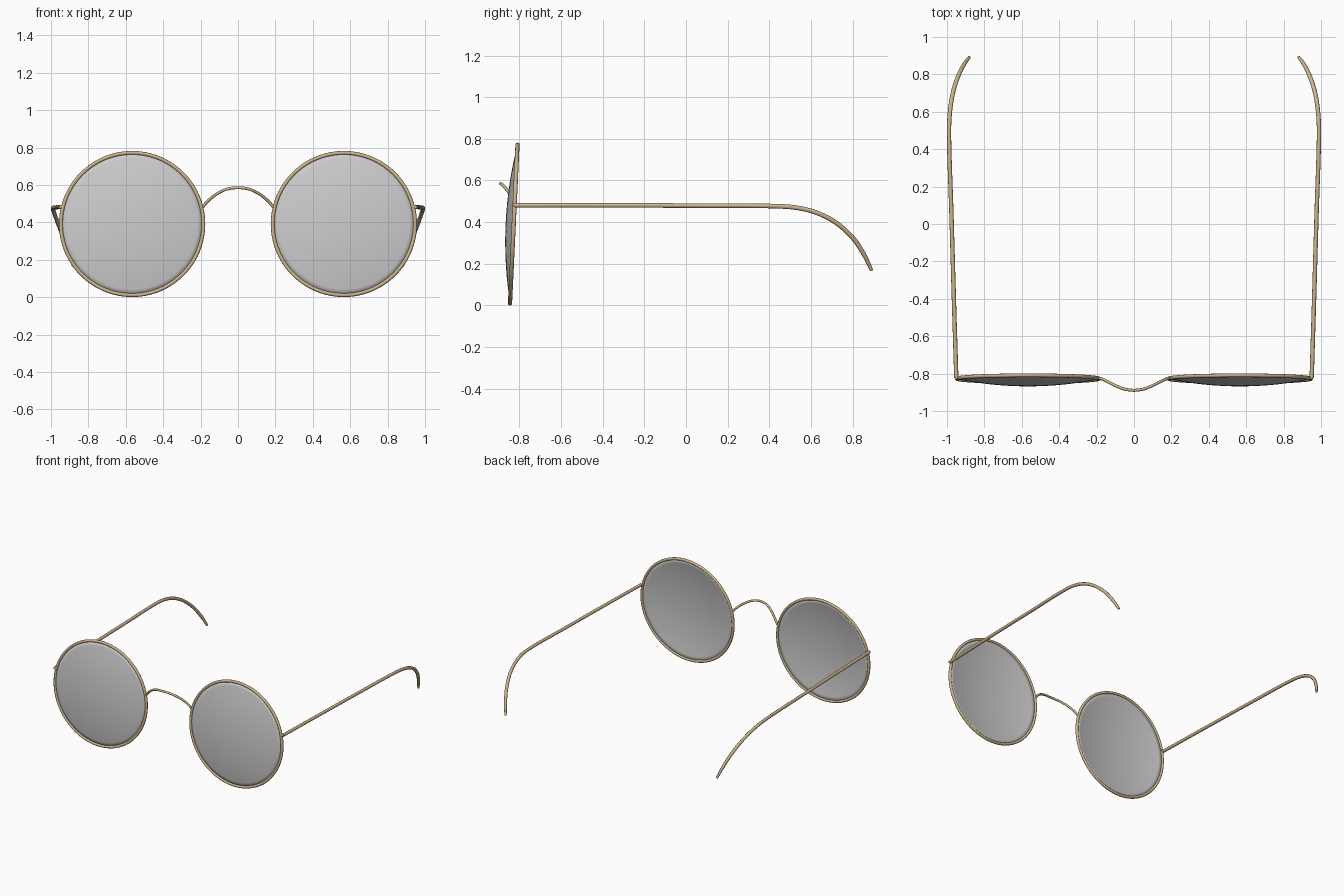
import bpy, bmesh, math
from mathutils import Matrix, Vector

if "Cube" in bpy.data.objects:
    bpy.data.objects.remove(bpy.data.objects["Cube"])

gold = bpy.data.materials.new("gold_metal")
gold.diffuse_color = (0.60, 0.46, 0.26, 1)
gold.use_nodes = True
gold.node_tree.nodes["Principled BSDF"].inputs["Base Color"].default_value = gold.diffuse_color

# Placement of one lens: upright, leaning back slightly at the top
PLACE = Matrix.Translation((0.566, -0.827, 0.391)) @ Matrix.Rotation(math.pi / 2 - 0.047, 4, 'X')
RIM_R = 0.381


def finish(ob, mat=None, mirror=True):
    if mat:
        ob.data.materials.clear()
        ob.data.materials.append(mat)
    for p in ob.data.polygons:
        p.use_smooth = True
    if mirror:
        m = ob.modifiers.new("mirror", 'MIRROR')
        m.use_mirror_merge = False
    return ob


def wire(name, pts, radius, mirror=True):
    """Round wire through points (x, y, z, thickness factor)."""
    cu = bpy.data.curves.new(name + "_path", 'CURVE')
    cu.dimensions = '3D'
    cu.bevel_depth = radius
    cu.bevel_resolution = 3
    cu.use_fill_caps = True
    sp = cu.splines.new('BEZIER')
    sp.resolution_u = 10
    sp.bezier_points.add(len(pts) - 1)
    n = len(pts)
    for i, (bp, p) in enumerate(zip(sp.bezier_points, pts)):
        co = Vector(p[:3])
        a, b = Vector(pts[max(i - 1, 0)][:3]), Vector(pts[min(i + 1, n - 1)][:3])
        d = (b - a).normalized()
        bp.handle_left_type = bp.handle_right_type = 'FREE'
        bp.co = co
        bp.handle_left = co - d * (co - a).length / 3
        bp.handle_right = co + d * (b - co).length / 3
        bp.radius = p[3]
    tmp = bpy.data.objects.new(name + "_path", cu)
    bpy.context.collection.objects.link(tmp)
    dg = bpy.context.evaluated_depsgraph_get()
    me = bpy.data.meshes.new_from_object(tmp.evaluated_get(dg))
    bpy.data.objects.remove(tmp)
    ob = bpy.data.objects.new(name, me)
    bpy.context.collection.objects.link(ob)
    return finish(ob, gold, mirror)


# Round rims
bpy.ops.mesh.primitive_torus_add(major_radius=RIM_R, minor_radius=0.010,
                                 major_segments=96, minor_segments=12)
rim = bpy.context.object
rim.name = "rim"
rim.matrix_world = Matrix.Identity(4)
rim.data.transform(PLACE)
finish(rim, gold)

# Domed lenses: an arc spun about the lens axis
sag = 0.039
R = (RIM_R ** 2 + sag ** 2) / (2 * sag)
half = math.asin(RIM_R / R)
bm = bmesh.new()
vs = [bm.verts.new((R * math.sin(half * i / 12), 0, R * math.cos(half * i / 12) - R + sag))
      for i in range(13)]
es = [bm.edges.new(e) for e in zip(vs, vs[1:])]
bmesh.ops.spin(bm, geom=vs + es, cent=(0, 0, 0), axis=(0, 0, 1),
               angle=2 * math.pi, steps=96, use_duplicate=False)
bmesh.ops.remove_doubles(bm, verts=bm.verts, dist=1e-5)
bmesh.ops.recalc_face_normals(bm, faces=bm.faces)
if sum(f.normal.z for f in bm.faces) < 0:
    bmesh.ops.reverse_faces(bm, faces=bm.faces)
bm.transform(PLACE)
me = bpy.data.meshes.new("lens")
bm.to_mesh(me)
bm.free()
lens = bpy.data.objects.new("lens", me)
bpy.context.collection.objects.link(lens)
solid = lens.modifiers.new("thickness", 'SOLIDIFY')
solid.thickness = 0.004
finish(lens)

# Nose bridge: arched up and forward
side = [(0.190, -0.823, 0.480, 1), (0.165, -0.831, 0.510, 1),
        (0.115, -0.856, 0.551, 1), (0.060, -0.880, 0.577, 1)]
wire("bridge", [(-x, y, z, r) for x, y, z, r in side] + [(0, -0.889, 0.585, 1)] + side[::-1],
     0.008, mirror=False)

# Temple arms with hooked ear ends
wire("temple", [(0.950, -0.822, 0.481, 1), (0.963, -0.40, 0.481, 1), (0.976, 0.05, 0.479, 1),
                (0.989, 0.47, 0.475, 1), (0.984, 0.60, 0.454, 1), (0.966, 0.71, 0.404, 1),
                (0.936, 0.80, 0.325, 1), (0.906, 0.857, 0.240, 0.95),
                (0.881, 0.891, 0.168, 0.7)], 0.0115)

# Short hinge stubs joining rim and temple
wire("hinge", [(0.930, -0.822, 0.481, 1), (0.957, -0.822, 0.481, 1)], 0.010)
